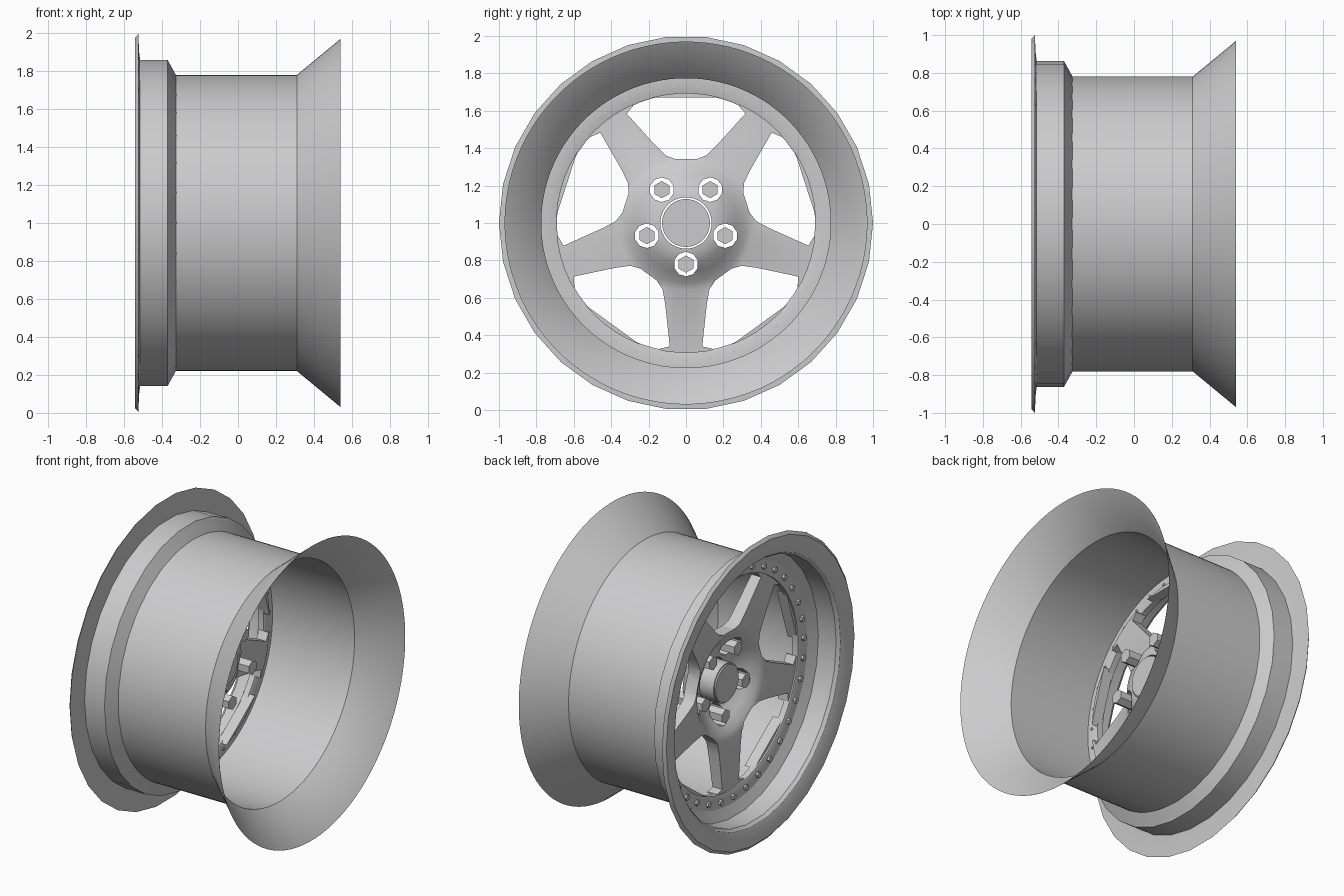
import bpy
import bmesh
from math import sin, cos, pi, atan2, hypot, radians
from mathutils import Matrix, Vector

cube = bpy.data.objects.get("Cube")
if cube:
    bpy.data.objects.remove(cube)

metal = bpy.data.materials.new("satin_grey_metal")
metal.use_nodes = True
grey = (0.6, 0.6, 0.61, 1)
metal.diffuse_color = grey
metal.node_tree.nodes["Principled BSDF"].inputs["Base Color"].default_value = grey

AXLE = Matrix.Translation((0, 0, 1))
SPOKES = [radians(-90 + 72 * i) for i in range(5)]


def ring_point(x, r, a):
    return Vector((x, r * cos(a), r * sin(a)))


def finish(name, bm, angle=30):
    bmesh.ops.recalc_face_normals(bm, faces=bm.faces)
    mesh = bpy.data.meshes.new(name)
    bm.to_mesh(mesh)
    bm.free()
    obj = bpy.data.objects.new(name, mesh)
    obj.matrix_world = AXLE
    mesh.materials.append(metal)
    bpy.context.collection.objects.link(obj)
    smooth(obj, angle)
    return obj


def smooth(obj, angle):
    bpy.ops.object.select_all(action="DESELECT")
    obj.select_set(True)
    bpy.context.view_layer.objects.active = obj
    bpy.ops.object.shade_smooth_by_angle(angle=radians(angle))


def lathe(name, profile, sides, closed=True):
    """Spin (x, radius) points round the axle."""
    bm = bmesh.new()
    rows = [[bm.verts.new(ring_point(x, r, 2 * pi * (i + 0.5) / sides + pi / 2))
             for i in range(sides)] for x, r in profile]
    pairs = list(zip(rows, rows[1:]))
    if closed:
        pairs.append((rows[-1], rows[0]))
    for a, b in pairs:
        for i in range(sides):
            j = (i + 1) % sides
            bm.faces.new((a[i], a[j], b[j], b[i]))
    return finish(name, bm)


def add_prism(bm, points, x0, x1):
    """Extrude a (y, z) outline along the axle."""
    ends = [[bm.verts.new((x, y, z)) for y, z in points] for x in (x0, x1)]
    for end in ends:
        bm.faces.new(end)
    n = len(points)
    for i in range(n):
        j = (i + 1) % n
        bm.faces.new((ends[0][i], ends[0][j], ends[1][j], ends[1][i]))


def polygon(cy, cz, r, sides, turn=pi / 2):
    return [(cy + r * cos(turn + 2 * pi * i / sides),
             cz + r * sin(turn + 2 * pi * i / sides)) for i in range(sides)]


# Rim: thin barrel with flared inner edge, and coarser stepped outer lip
lathe("barrel", [(-0.33, 0.78), (0.31, 0.78), (0.54, 0.97),
                 (0.538, 0.965), (0.308, 0.774), (-0.33, 0.774)], 96)
lathe("outer_lip", [(-0.525, 1.0), (-0.542, 0.98), (-0.54, 0.965), (-0.535, 0.91),
                    (-0.52, 0.865), (-0.5, 0.85), (-0.37, 0.85), (-0.335, 0.775),
                    (-0.325, 0.78), (-0.37, 0.862), (-0.515, 0.862), (-0.52, 0.9)], 30)
lathe("mounting_ring", [(-0.34, 0.778), (-0.34, 0.7), (-0.335, 0.69),
                        (-0.295, 0.69), (-0.29, 0.7), (-0.29, 0.778)], 60)

# Spoked centre: dished disc with windows and wheel-nut holes cut out
centre = lathe("spoked_centre", [
    (-0.325, 0.695), (-0.32, 0.36), (-0.305, 0.32), (-0.265, 0.27), (-0.22, 0.22),
    (-0.2, 0.18), (-0.195, 0.137), (-0.1, 0.137), (-0.105, 0.17), (-0.13, 0.22),
    (-0.175, 0.27), (-0.215, 0.32), (-0.235, 0.36), (-0.255, 0.695)], 60)

side = [(0.355, 0.125), (0.43, 0.112), (0.5, 0.104), (0.66, 0.087),
        (0.672, 0.14), (0.72, 0.15)]
half = [(hypot(r, t), -pi / 5 + atan2(t, r)) for r, t in side]
half = [(0.345, radians(-9))] + half
outline = half + [(r, -a) for r, a in reversed(half)]

bm = bmesh.new()
for s in SPOKES:
    mid = s + pi / 5
    add_prism(bm, [(r * cos(mid + a), r * sin(mid + a)) for r, a in outline], -0.5, 0.1)
    add_prism(bm, polygon(0.22 * cos(s), 0.22 * sin(s), 0.066, 10, s), -0.5, 0.1)
cutter = finish("window_cutter", bm)
cutter.hide_render = True

cut = centre.modifiers.new("windows", "BOOLEAN")
cut.object = cutter
cut.operation = "DIFFERENCE"
cut.solver = "EXACT"
bpy.context.view_layer.objects.active = centre
bpy.ops.object.modifier_apply(modifier=cut.name)
bpy.data.objects.remove(cutter)
smooth(centre, 30)

# Centre cap: plug with a rounded front edge
bm = bmesh.new()
add_prism(bm, polygon(0, 0, 0.128, 40), -0.29, -0.09)
add_prism(bm, polygon(0, 0, 0.12, 40), -0.3, -0.289)
finish("centre_cap", bm)

# Wheel nuts
bm = bmesh.new()
for s in SPOKES:
    add_prism(bm, polygon(0.22 * cos(s), 0.22 * sin(s), 0.046, 6), -0.29, -0.04)
finish("wheel_nuts", bm)

# Rivets through the mounting ring
bm = bmesh.new()
count = 35
for i in range(count):
    a = 2 * pi * i / count - pi / 2
    y, z = 0.735 * cos(a), 0.735 * sin(a)
    add_prism(bm, polygon(y, z, 0.019, 6, a), -0.355, -0.335)
    add_prism(bm, polygon(y, z, 0.009, 6, a), -0.295, -0.283)
finish("ring_rivets", bm)
